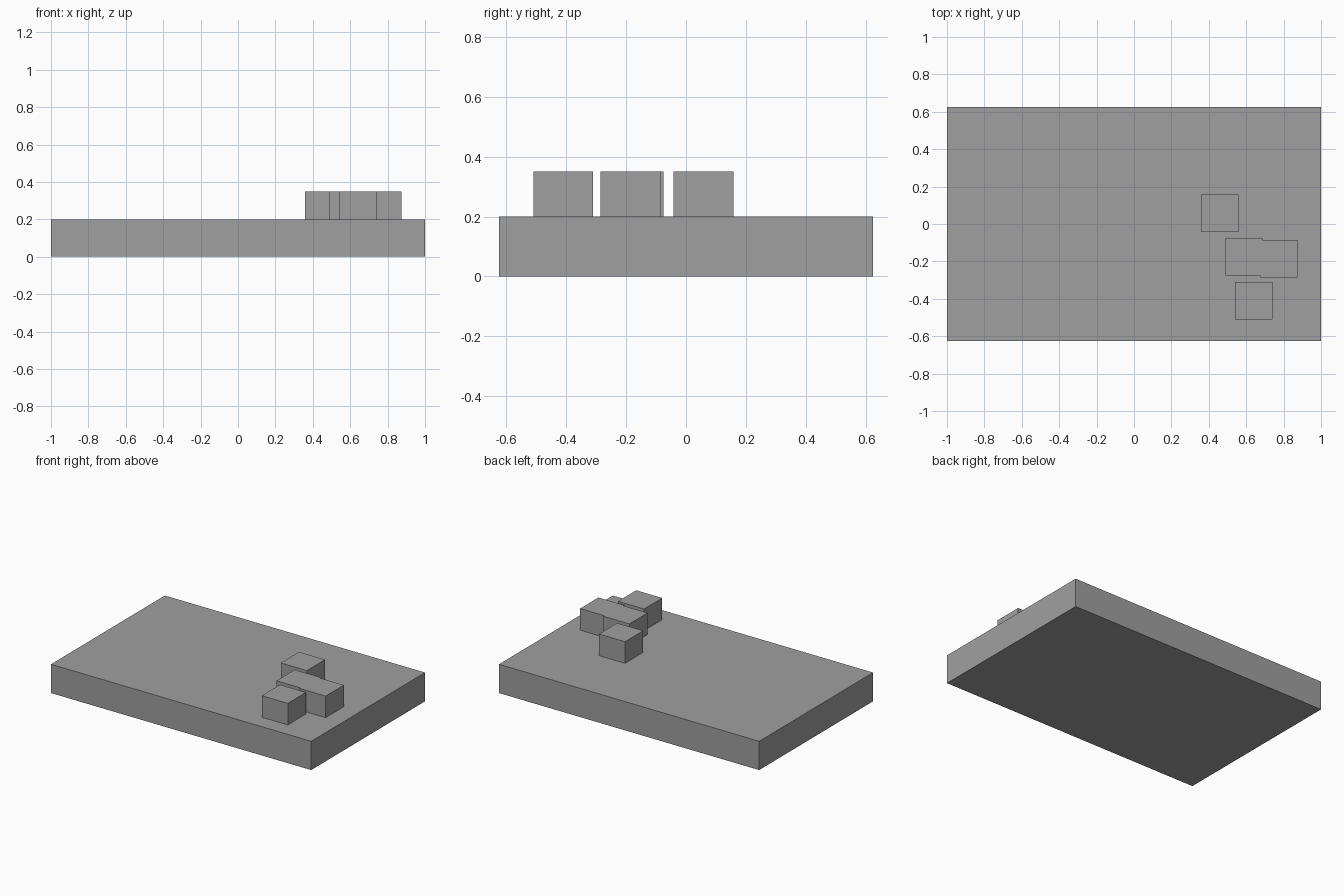
import bpy

if "Cube" in bpy.data.objects:
    bpy.data.objects.remove(bpy.data.objects["Cube"])

# Single flat grey
grey = bpy.data.materials.new("mid grey")
grey.diffuse_color = (0.35, 0.35, 0.35, 1.0)
grey.use_nodes = True
grey.node_tree.nodes["Principled BSDF"].inputs["Base Color"].default_value = grey.diffuse_color


def box(name, centre, size):
    bpy.ops.mesh.primitive_cube_add(size=1, location=centre)
    obj = bpy.context.object
    obj.name = name
    obj.scale = size
    bpy.ops.object.transform_apply(location=False, rotation=False, scale=True)
    obj.data.materials.append(grey)
    return obj


# Slab
BASE_H, KEY_H, KEY_W = 0.2, 0.15, 0.2
box("base_slab", (0, 0, BASE_H / 2), (2, 1.25, BASE_H))

# Four raised blocks standing on the slab
blocks = {
    "back_block": (0.458, 0.058),
    "left_block": (0.588, -0.175),
    "right_block": (0.773, -0.185),
    "front_block": (0.64, -0.41),
}
for name, (x, y) in blocks.items():
    box(name, (x, y, BASE_H + KEY_H / 2), (KEY_W, KEY_W, KEY_H))
